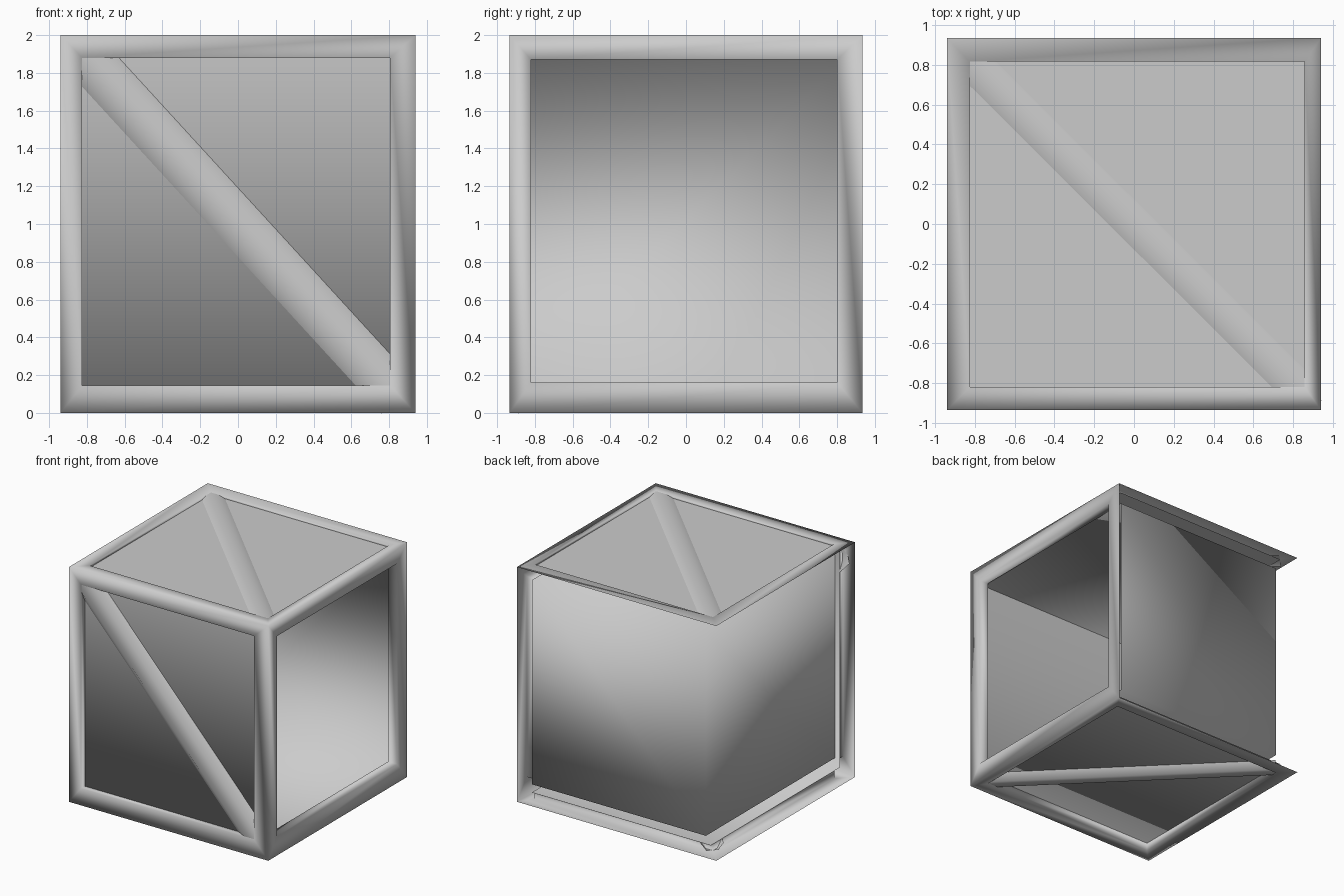
import bpy, bmesh
from mathutils import Vector

if "Cube" in bpy.data.objects:
    bpy.data.objects.remove(bpy.data.objects["Cube"])

X, Y, H = 0.94, 0.935, 2.0          # outer half sizes and height
FRONT, TOP, BOTTOM = -0.885, 1.98, 0.07   # depth of the outer panels


def finish(name, bm, recalc=True, smooth=True):
    if recalc:
        bmesh.ops.recalc_face_normals(bm, faces=bm.faces)
    me = bpy.data.meshes.new(name)
    bm.to_mesh(me)
    bm.free()
    for p in me.polygons:
        p.use_smooth = smooth
    ob = bpy.data.objects.new(name, me)
    bpy.context.collection.objects.link(ob)
    return ob


def box_part(name, lo, hi, keep, smooth=True):
    """Box of which only the faces accepted by keep(normal) remain."""
    bm = bmesh.new()
    bmesh.ops.create_cube(bm, size=1)
    for v in bm.verts:
        v.co = Vector([hi[i] if v.co[i] > 0 else lo[i] for i in range(3)])
    bm.normal_update()
    bmesh.ops.delete(bm, geom=[f for f in bm.faces if not keep(f.normal)], context='FACES')
    return finish(name, bm, recalc=False, smooth=smooth)


# Inner liner: back, left, floor and ceiling, shaded softly
box_part("inner_liner", (-0.785, FRONT, 0.14), (0.855, 0.853, 1.88),
         lambda n: n.y > -0.9 and n.x < 0.9)

# Outer panels set into the frame
lo, hi = (-0.83, FRONT, BOTTOM), (0.857, 0.853, TOP)
box_part("front_and_bottom_panels", lo, hi, lambda n: n.y < -0.9 or n.z < -0.9)
box_part("top_panel", lo, hi, lambda n: n.z > 0.9, smooth=False)

# Frame shell: four rims (front, right, top, bottom) with lips running in to the panels
bm = bmesh.new()
corner = {}


def point(axis, depth, a, b):
    co = [a, b]
    co.insert(axis, depth)
    return tuple(co)


def vert(*args):
    return bm.verts.new(point(*args))


def outer(*args):
    key = point(*args)
    if key not in corner:
        corner[key] = bm.verts.new(key)
    return corner[key]


def rim(axis, depth, lip, big, opening, flip):
    def ring(make, d, r):
        return [make(axis, d, a, b) for a, b in
                ((r[0], r[2]), (r[1], r[2]), (r[1], r[3]), (r[0], r[3]))]
    rings = [ring(outer, depth, big), ring(vert, depth, opening), ring(vert, lip, opening)]
    for r0, r1 in zip(rings, rings[1:]):
        for i in range(4):
            j = (i + 1) % 4
            q = [r0[i], r0[j], r1[j], r1[i]]
            bm.faces.new(q[::-1] if flip else q)


rim(1, -Y, FRONT, (-X, X, 0, H), (-0.825, 0.805, 0.145, 1.88), False)
rim(0, X, 0.855, (-Y, Y, 0, H), (-0.82, 0.80, 0.16, 1.87), False)
rim(2, H, TOP, (-X, X, -Y, Y), (-0.825, 0.857, -0.82, 0.815), False)
rim(2, 0, BOTTOM, (-X, X, -Y, Y), (-0.825, 0.857, -0.82, 0.815), True)
finish("frame", bm, recalc=False)


# Diagonal braces: strips with chamfered sides tucked under the rims
def brace(name, start, end, out, width, height):
    start, end, out = Vector(start), Vector(end), Vector(out)
    side = out.cross(end - start).normalized()
    profile = [(-0.5, 0), (-0.25, 1), (0.25, 1), (0.5, 0)]
    bm = bmesh.new()
    rings = [[bm.verts.new(p + side * width * u + out * height * h) for u, h in profile]
             for p in (start, end)]
    for i in range(len(profile) - 1):
        j = i + 1
        bm.faces.new((rings[0][i], rings[0][j], rings[1][j], rings[1][i]))
    finish(name, bm)


brace("front_brace", (-0.83, FRONT, 1.915), (0.85, FRONT, 0.08), (0, -1, 0), 0.247, 0.045)
brace("top_brace", (-0.84, 0.835, TOP), (0.86, -0.86, TOP), (0, 0, 1), 0.178, 0.018)
brace("bottom_brace", (-0.82, 0.815, BOTTOM), (0.84, -0.845, BOTTOM), (0, 0, -1), 0.178, 0.06)
